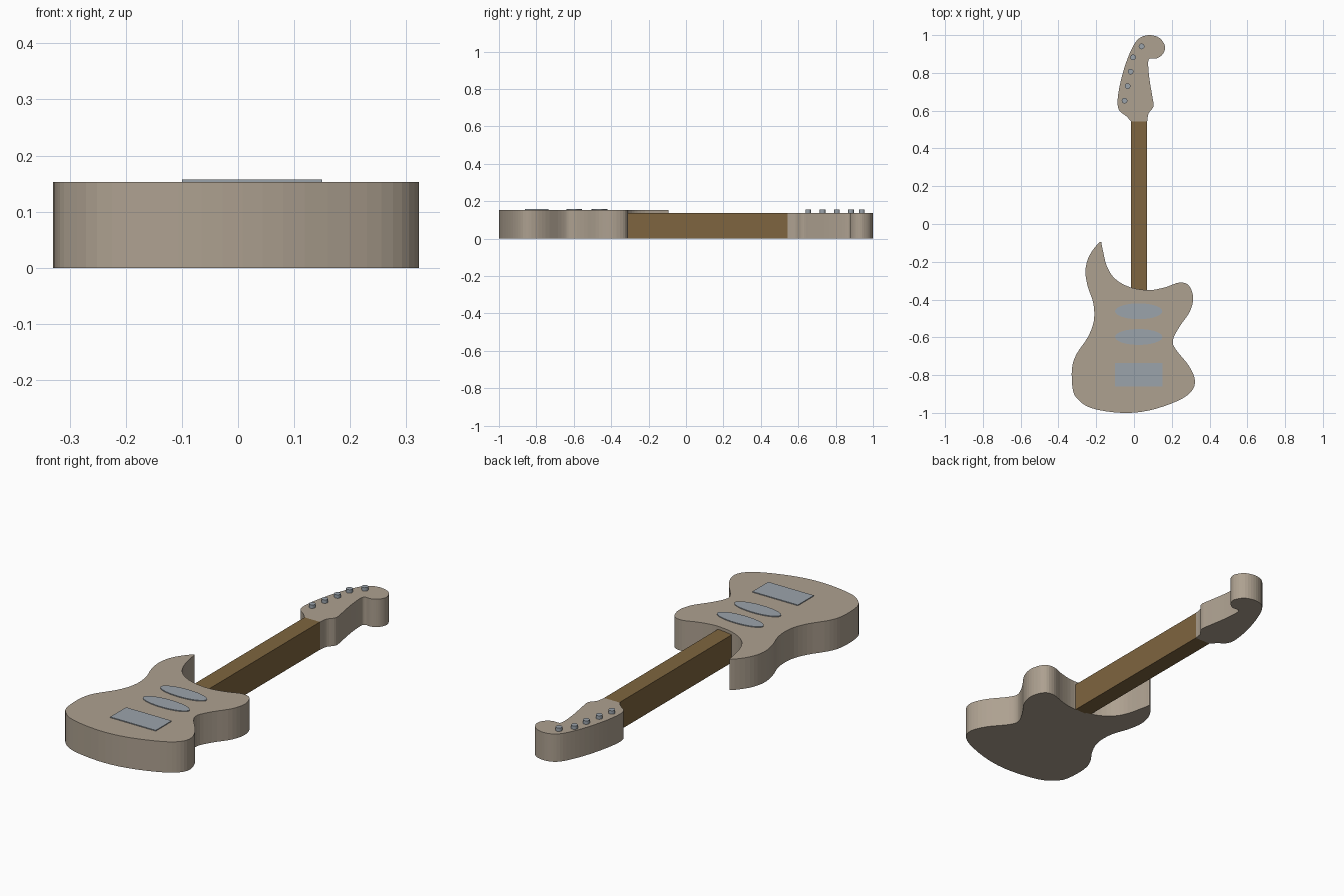
import bpy, bmesh, math
from mathutils import Vector

if "Cube" in bpy.data.objects:
    bpy.data.objects.remove(bpy.data.objects["Cube"])


def material(name, rgb):
    m = bpy.data.materials.new(name)
    m.diffuse_color = (*rgb, 1)
    m.use_nodes = True
    m.node_tree.nodes["Principled BSDF"].inputs["Base Color"].default_value = m.diffuse_color
    return m


WOOD = material("pale_wood", (0.42, 0.355, 0.28))
BROWN = material("brown_wood", (0.21, 0.13, 0.05))
METAL = material("metal", (0.33, 0.37, 0.41))


def smooth_curve(points, closed, steps=4):
    """Catmull-Rom curve through the given 2D points."""
    p = [Vector(q) for q in points]
    n = len(p)
    get = (lambda i: p[i % n]) if closed else (lambda i: p[max(0, min(i, n - 1))])
    out = []
    for i in range(n if closed else n - 1):
        a, b, c, d = (get(i + k) for k in (-1, 0, 1, 2))
        for s in range(steps):
            t = s / steps
            out.append(0.5 * (2 * b + (c - a) * t + (2 * a - 5 * b + 4 * c - d) * t ** 2
                              + (3 * b - a - 3 * c + d) * t ** 3))
    if not closed:
        out.append(p[-1])
    return out


def slab(name, outline, z0, z1, mat):
    """Extrude a flat outline between two heights."""
    bm = bmesh.new()
    base = bm.faces.new([bm.verts.new((q[0], q[1], z0)) for q in outline])
    new = bmesh.ops.extrude_face_region(bm, geom=[base], use_keep_orig=True)["geom"]
    bmesh.ops.translate(bm, vec=(0, 0, z1 - z0),
                        verts=[v for v in new if isinstance(v, bmesh.types.BMVert)])
    bmesh.ops.recalc_face_normals(bm, faces=bm.faces)
    me = bpy.data.meshes.new(name)
    bm.to_mesh(me)
    bm.free()
    me.materials.append(mat)
    ob = bpy.data.objects.new(name, me)
    bpy.context.collection.objects.link(ob)
    return ob


def ellipse(cx, cy, rx, ry, n):
    return [(cx + rx * math.cos(2 * math.pi * i / n),
             cy + ry * math.sin(2 * math.pi * i / n)) for i in range(n)]


def rect(x0, x1, y0, y1):
    return [(x0, y0), (x1, y0), (x1, y1), (x0, y1)]


# Body with two horns
body = [(-.18, -.095), (-.235, -.165), (-.257, -.245), (-.245, -.33), (-.215, -.42),
        (-.213, -.515), (-.245, -.6), (-.305, -.69), (-.328, -.765), (-.325, -.87),
        (-.3, -.925), (-.225, -.975), (-.065, -1), (.08, -.987), (.23, -.937),
        (.305, -.885), (.322, -.825), (.29, -.75), (.222, -.665), (.206, -.615),
        (.24, -.545), (.295, -.465), (.313, -.39), (.29, -.325), (.24, -.31),
        (.165, -.335), (.08, -.35), (-.02, -.335), (-.1, -.29), (-.145, -.22), (-.168, -.125)]
slab("body", smooth_curve(body, True), 0, 0.153, WOOD)

# Neck
slab("neck", rect(-.015, .07, -.35, .543), 0, 0.138, BROWN)

# Headstock with hooked end
head = [(-.016, .543), (-.04, .57), (-.077, .6), (-.087, .645), (-.077, .725), (-.05, .83),
        (-.013, .925), (.024, .98), (.077, 1), (.135, .985), (.164, .94), (.153, .9),
        (.12, .877), (.084, .876), (.075, .85), (.082, .765), (.098, .67), (.103, .622),
        (.077, .585), (.07, .543)]
slab("headstock", smooth_curve(head, False), 0, 0.138, WOOD)

# Tuning pegs
for i, (x, y) in enumerate([(-.05, .653), (-.034, .73), (-.018, .807), (-.005, .882), (.04, .94)]):
    slab(f"tuning_peg_{i + 1}", ellipse(x, y, .015, .015, 24), 0.13, 0.155, METAL)

# Oval pickups and bridge plate
for i, y in enumerate((-.462, -.598)):
    slab(f"pickup_{i + 1}", ellipse(.025, y, .125, .042, 40), 0.145, 0.157, METAL)
slab("bridge_plate", rect(-.1, .15, -.86, -.735), 0.145, 0.157, METAL)
